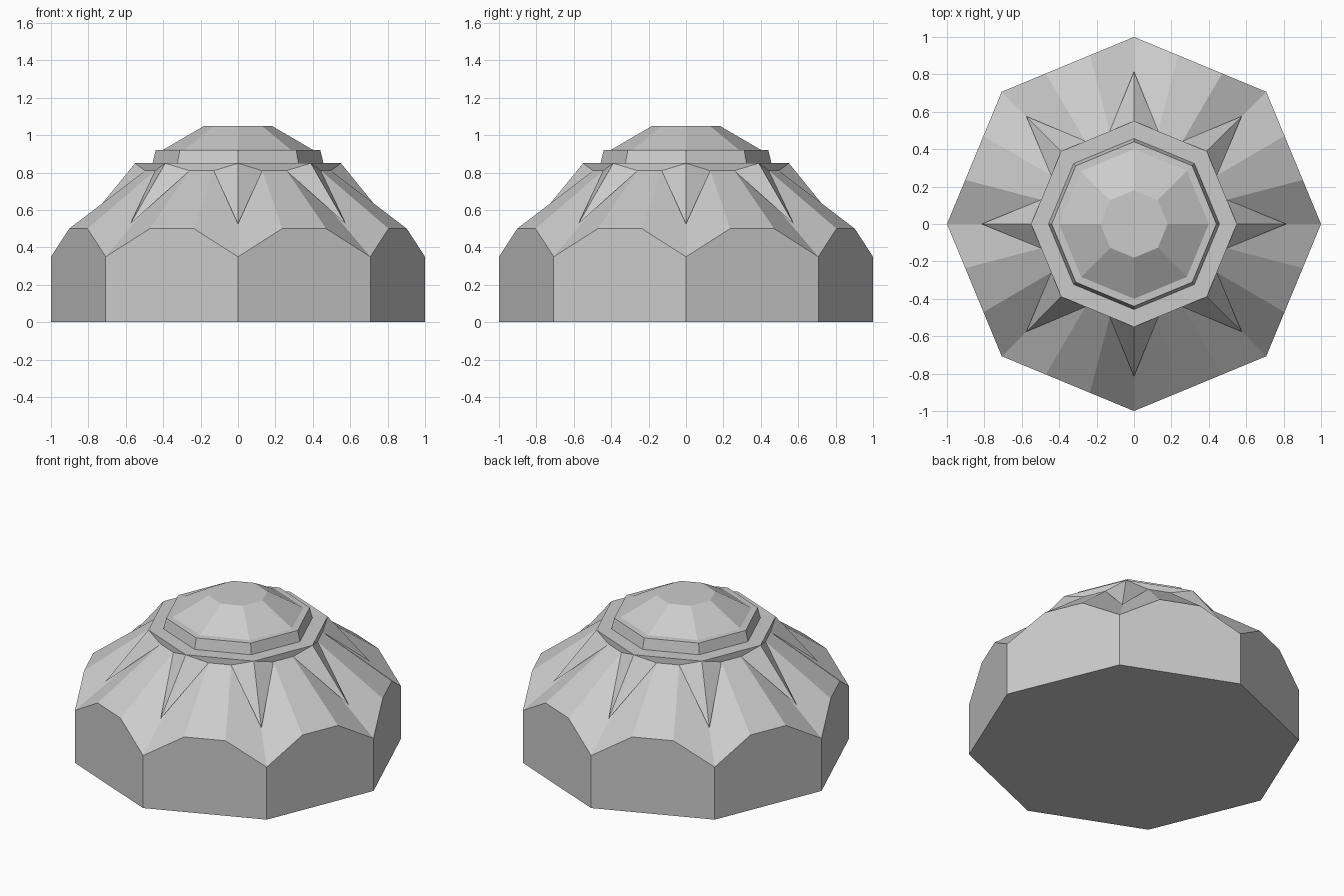
import bpy, bmesh
from math import cos, sin, pi

if "Cube" in bpy.data.objects:
    bpy.data.objects.remove(bpy.data.objects["Cube"])

SIDES = 8


def corner(k, r, z):
    a = k * 2 * pi / SIDES
    return (r * cos(a), r * sin(a), z)


def thirds(r, z_corner, z_mid):
    """Octagon ring with every side split in three: corner, third, third."""
    pts = []
    for k in range(SIDES):
        a, b = corner(k, r, 0), corner(k + 1, r, 0)
        pts.append(corner(k, r, z_corner))
        for t in (1 / 3, 2 / 3):
            pts.append((a[0] + (b[0] - a[0]) * t, a[1] + (b[1] - a[1]) * t, z_mid))
    return pts


def finish(name, bm):
    bmesh.ops.recalc_face_normals(bm, faces=bm.faces)
    me = bpy.data.meshes.new(name)
    bm.to_mesh(me)
    bm.free()
    ob = bpy.data.objects.new(name, me)
    bpy.context.collection.objects.link(ob)
    return ob


def loft(name, rings):
    """Join equal-length rings into a closed solid."""
    bm = bmesh.new()
    vs = [[bm.verts.new(p) for p in ring] for ring in rings]
    n = len(vs[0])
    for lo, hi in zip(vs, vs[1:]):
        for i in range(n):
            j = (i + 1) % n
            bm.faces.new((lo[i], lo[j], hi[j], hi[i]))
    bm.faces.new(vs[0][::-1])
    bm.faces.new(vs[-1])
    return finish(name, bm)


def octagon(r, z):
    return [corner(k, r, z) for k in range(SIDES)]


# Base walls with clipped tops, and the faceted roof running to a common apex
apex, s = 1.19, 0.53
loft("base_and_roof", [
    thirds(1, 0, 0),
    thirds(1, 0.35, 0.5),
    thirds(s, apex + (0.35 - apex) * s, apex + (0.5 - apex) * s),
])

# Collar plate with a pointed spike folded down from each corner
bm = bmesh.new()
top = [bm.verts.new(p) for p in thirds(0.55, 0.85, 0.85)]
low = [None if i % 3 == 0 else bm.verts.new(p)
       for i, p in enumerate(thirds(0.55, 0.81, 0.81))]
bm.faces.new(top)
bm.faces.new([v for v in low if v])
for k in range(SIDES):
    i = 3 * k
    tip = bm.verts.new(corner(k, 0.815, 0.525))
    bm.faces.new((top[i + 1], top[i + 2], low[i + 2], low[i + 1]))
    for j in (i - 1, i + 1):
        bm.faces.new((top[i], top[j], low[j]))
        bm.faces.new((top[i], low[j], tip))
    bm.faces.new((low[i - 1], low[i + 1], tip))
finish("spiked_collar", bm)

# Upper ring and low faceted cap
loft("upper_ring_and_cap", [
    octagon(0.457, 0.85),
    octagon(0.44, 0.92),
    octagon(0.40, 0.922),
    octagon(0.18, 1.05),
])
